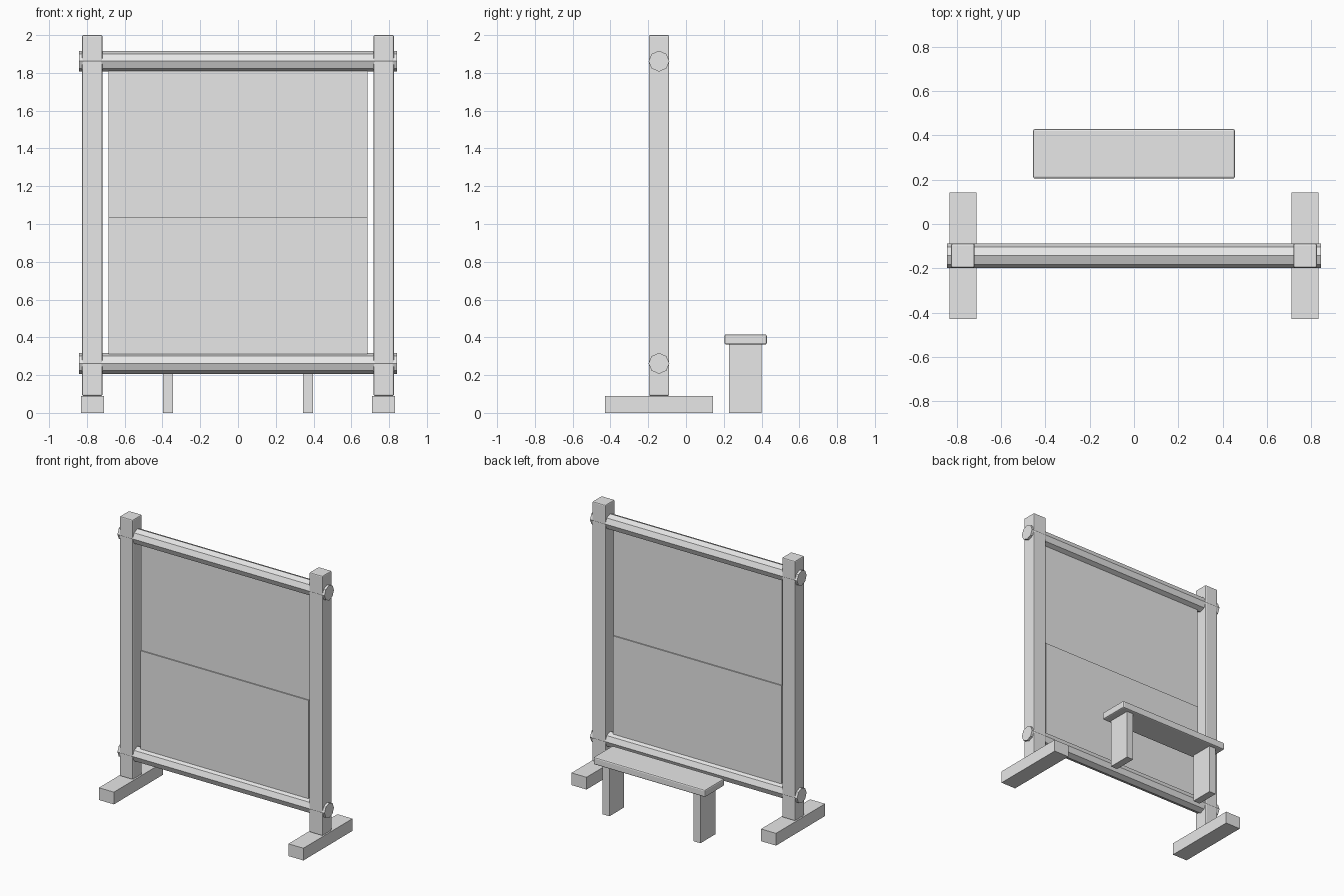
import bpy
import math

cube = bpy.data.objects.get("Cube")
if cube:
    bpy.data.objects.remove(cube, do_unlink=True)

GREY = (0.8, 0.8, 0.8, 1.0)
mat = bpy.data.materials.new("plain grey")
mat.use_nodes = True
mat.diffuse_color = GREY
mat.node_tree.nodes["Principled BSDF"].inputs["Base Color"].default_value = GREY


def finish(name, bevel):
    obj = bpy.context.object
    obj.name = name
    obj.data.materials.append(mat)
    if bevel:
        mod = obj.modifiers.new("edge_bevel", "BEVEL")
        mod.width = bevel
        mod.segments = 2
    return obj


def box(name, x, y, z, bevel=0.0):
    """Box spanning the given (low, high) range on each axis."""
    spans = (x, y, z)
    bpy.ops.mesh.primitive_cube_add(size=1, location=[(a + b) / 2 for a, b in spans])
    obj = bpy.context.object
    obj.scale = [b - a for a, b in spans]
    bpy.ops.object.transform_apply(location=False, rotation=False, scale=True)
    return finish(name, bevel)


def roller(name, z):
    """Eight-sided beam running through both posts."""
    bpy.ops.mesh.primitive_cylinder_add(
        vertices=8, radius=0.055, depth=1.685,
        location=(0, FRAME_Y, z), rotation=(0, math.pi / 2, 0))
    return finish(name, 0)


def span(side, low, high):
    return tuple(sorted((side * low, side * high)))


FRAME_Y = -0.143

# Frame posts, feet and bench legs on both sides
for label, side in (("left", 1), ("right", -1)):
    box(label + "_post", span(side, 0.718, 0.825),
        (FRAME_Y - 0.054, FRAME_Y + 0.054), (0.09, 2.0), 0.007)
    box(label + "_foot", span(side, 0.71, 0.832), (-0.428, 0.142), (0, 0.09))
    box(label + "_bench_leg", span(side, 0.343, 0.398), (0.228, 0.4), (0, 0.37))

# Rollers
roller("upper_roller", 1.862)
roller("lower_roller", 0.262)

# Stretched threads, and the thicker woven cloth below them
box("warp_threads", (-0.685, 0.685), (FRAME_Y - 0.006, FRAME_Y + 0.006), (1.03, 1.86))
box("woven_cloth", (-0.685, 0.685), (FRAME_Y - 0.014, FRAME_Y + 0.014), (0.26, 1.034))

# Bench seat
box("bench_seat", (-0.455, 0.455), (0.204, 0.428), (0.362, 0.416), 0.009)
